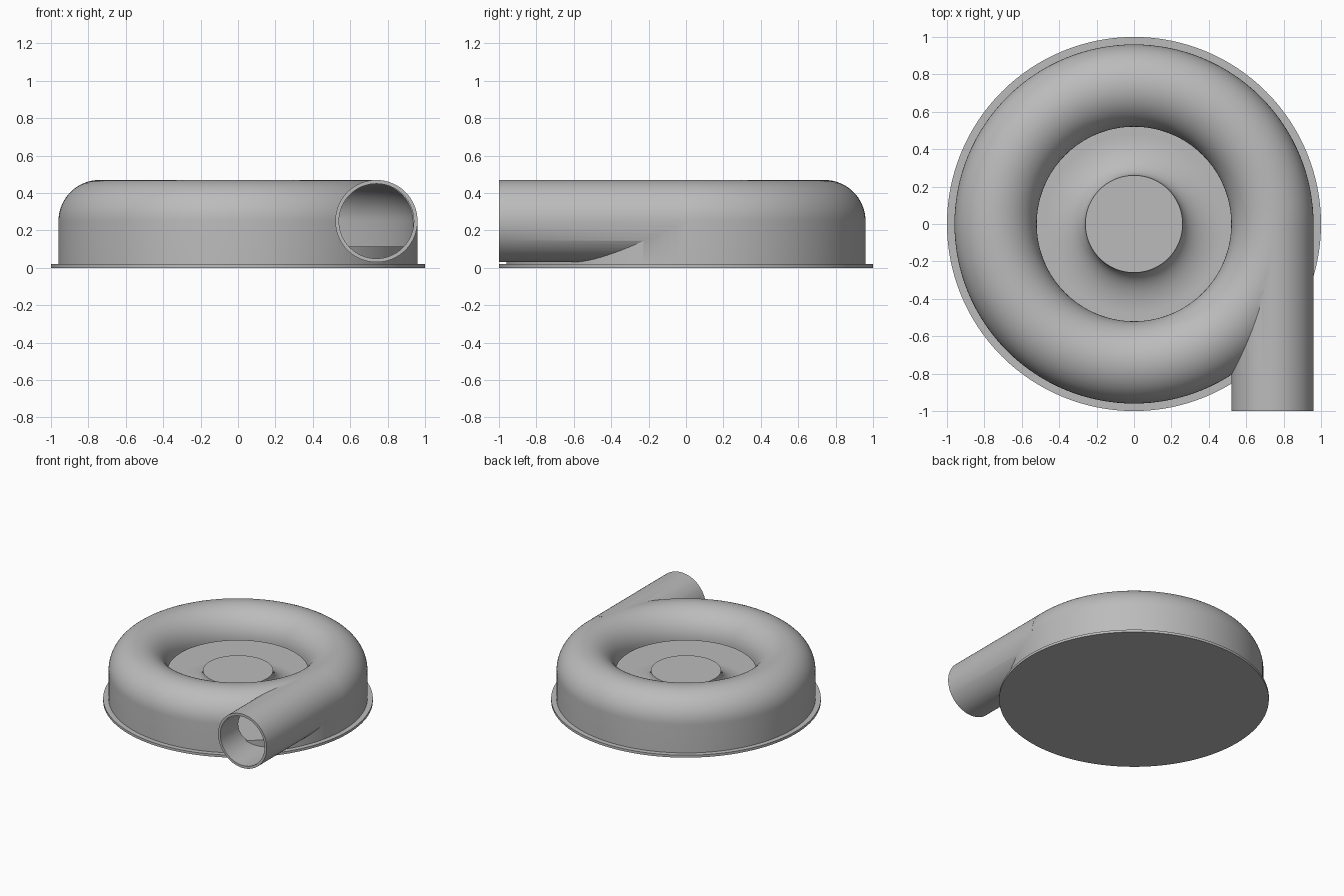
import bpy, bmesh, math
from mathutils import Matrix, Vector

cube = bpy.data.objects.get("Cube")
if cube:
    bpy.data.objects.remove(cube, do_unlink=True)

SEGMENTS = 128
RING, TUBE, MID = 0.74, 0.22, 0.25   # scroll centre radius, tube radius, tube height
WALL = 0.02
BORE = TUBE - WALL
FLOOR = 0.115

grey = bpy.data.materials.new("housing grey")
grey.use_nodes = True
grey.diffuse_color = (0.5, 0.5, 0.5, 1)
grey.node_tree.nodes["Principled BSDF"].inputs["Base Color"].default_value = grey.diffuse_color


def finish(name, bm):
    bmesh.ops.recalc_face_normals(bm, faces=bm.faces)
    mesh = bpy.data.meshes.new(name)
    bm.to_mesh(mesh)
    bm.free()
    mesh.materials.append(grey)
    obj = bpy.data.objects.new(name, mesh)
    bpy.context.collection.objects.link(obj)
    return obj


def select(obj):
    bpy.ops.object.select_all(action="DESELECT")
    obj.select_set(True)
    bpy.context.view_layer.objects.active = obj


def smooth(obj):
    select(obj)
    bpy.ops.object.shade_smooth_by_angle(angle=math.radians(30))


def lathe(name, profile, closed=False):
    """Spin an (r, z) profile around the z axis."""
    bm = bmesh.new()
    verts = [bm.verts.new((r, 0, z)) for r, z in profile]
    edges = [bm.edges.new(p) for p in zip(verts, verts[1:])]
    if closed:
        edges.append(bm.edges.new((verts[-1], verts[0])))
    bmesh.ops.spin(bm, geom=verts + edges, cent=(0, 0, 0), axis=(0, 0, 1),
                   angle=math.tau, steps=SEGMENTS, use_merge=True)
    bmesh.ops.remove_doubles(bm, verts=bm.verts, dist=0.0001)
    return finish(name, bm)


def pipe(name, radius, start, end):
    """Solid cylinder along y at the scroll's outlet."""
    bm = bmesh.new()
    place = Matrix.Translation(Vector((RING, (start + end) / 2, MID))) @ Matrix.Rotation(math.pi / 2, 4, "X")
    bmesh.ops.create_cone(bm, cap_ends=True, segments=64, radius1=radius,
                          radius2=radius, depth=end - start, matrix=place)
    return finish(name, bm)


def combine(target, tool, operation):
    select(target)
    mod = target.modifiers.new(operation, "BOOLEAN")
    mod.operation, mod.object, mod.solver = operation, tool, "EXACT"
    bpy.ops.object.modifier_apply(modifier=mod.name)
    bpy.data.objects.remove(tool, do_unlink=True)


def arch(radius, steps=32):
    """Upper half of the tube section, from outside to inside."""
    angles = [math.pi * i / steps for i in range(steps + 1)]
    return [(RING + radius * math.cos(a), MID + radius * math.sin(a)) for a in angles]


# Scroll housing: hollow arch section over a straight outer wall
inner = arch(BORE)
housing = lathe("scroll_housing",
                [(RING + TUBE, 0.01)] + arch(TUBE) + inner[::-1] + [(RING + BORE, 0.01)], True)

# Tangential outlet pipe joined to the housing and opened through its wall
combine(housing, pipe("outlet_outer", TUBE, -1, -0.03), "UNION")
combine(housing, pipe("outlet_bore", BORE, -1.1, -0.1), "DIFFERENCE")
cavity = lathe("cavity", [(RING + BORE, 0.06)] + inner[:-1]
               + [(RING - BORE, MID - 0.001), (0.45, MID - 0.001), (0.45, 0.06)], True)
combine(housing, cavity, "DIFFERENCE")
smooth(housing)

# Hub with a concave flare running out to the raised floor
HUB, FLARE = 0.26, 0.48
flare = []
for i in range(17):
    a = math.pi / 2 * i / 16
    flare.append((FLARE - (FLARE - HUB) * math.cos(a), MID - (MID - FLOOR) * math.sin(a)))
smooth(lathe("hub_and_floor", [(0, MID)] + flare + [(0.95, FLOOR), (0.95, 0.01), (0, 0.01)]))

# Thin round mounting flange
smooth(lathe("base_flange", [(0, 0.02), (1, 0.02), (1, 0), (0, 0)]))
